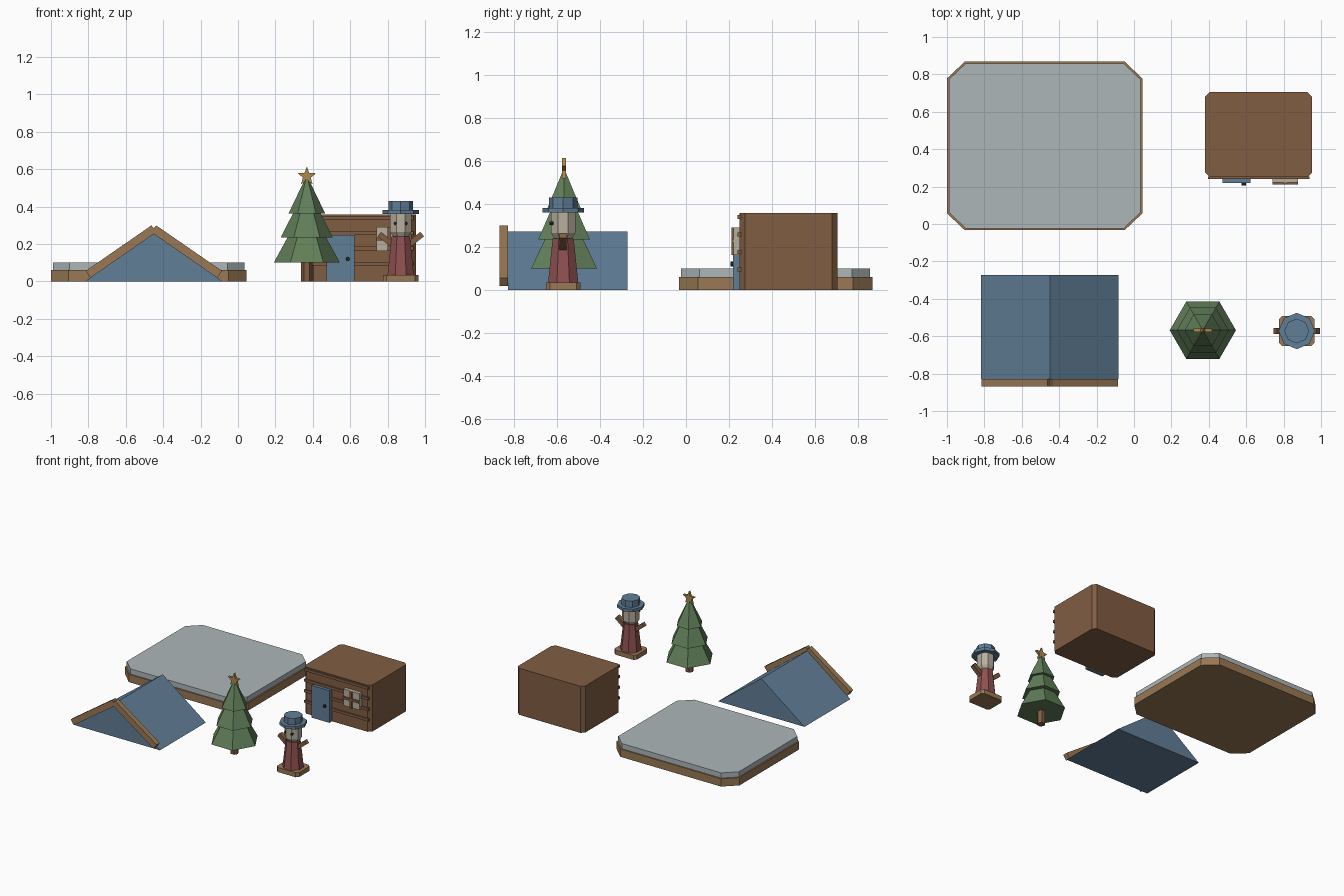
import bpy, bmesh
from math import sin, cos, pi
from mathutils import Matrix, Vector

if "Cube" in bpy.data.objects:
    bpy.data.objects.remove(bpy.data.objects["Cube"])


def colour(name, rgb):
    m = bpy.data.materials.new(name)
    m.diffuse_color = (*rgb, 1)
    m.use_nodes = True
    m.node_tree.nodes["Principled BSDF"].inputs["Base Color"].default_value = m.diffuse_color
    return m


BROWN = colour("brown_wood", (0.22, 0.11, 0.055))
TAN = colour("tan_wood", (0.32, 0.19, 0.09))
BLUE = colour("blue", (0.12, 0.21, 0.31))
GREEN = colour("green", (0.12, 0.21, 0.10))
RED = colour("red", (0.27, 0.08, 0.08))
SNOW = colour("pale_grey", (0.42, 0.47, 0.48))
CREAM = colour("cream", (0.48, 0.43, 0.34))
DARK = colour("dark", (0.02, 0.02, 0.02))
GOLD = colour("gold", (0.42, 0.25, 0.07))


def loft(name, rings, mat):
    """Closed solid through matching rings of 3D points."""
    bm = bmesh.new()
    loops = [[bm.verts.new(p) for p in r] for r in rings]
    n = len(loops[0])
    for a, b in zip(loops, loops[1:]):
        for i in range(n):
            j = (i + 1) % n
            bm.faces.new((a[i], a[j], b[j], b[i]))
    bm.faces.new(loops[0][::-1])
    bm.faces.new(loops[-1])
    bmesh.ops.recalc_face_normals(bm, faces=bm.faces)
    me = bpy.data.meshes.new(name)
    bm.to_mesh(me)
    bm.free()
    me.materials.append(mat)
    ob = bpy.data.objects.new(name, me)
    bpy.context.collection.objects.link(ob)
    return ob


def slab(name, x0, x1, y0, y1, z0, z1, mat, cx=0.0, cy=None):
    """Box whose upright edges may be chamfered."""
    cy = cx if cy is None else cy
    if cx:
        o = [(x0 + cx, y0), (x1 - cx, y0), (x1, y0 + cy), (x1, y1 - cy),
             (x1 - cx, y1), (x0 + cx, y1), (x0, y1 - cy), (x0, y0 + cy)]
    else:
        o = [(x0, y0), (x1, y0), (x1, y1), (x0, y1)]
    return loft(name, [[(x, y, z) for x, y in o] for z in (z0, z1)], mat)


def turned(name, c, profile, n, mat, phase=0.0):
    """Low-poly upright solid from (radius, z) pairs."""
    return loft(name, [[(c[0] + r * cos(phase + 2 * pi * i / n),
                         c[1] + r * sin(phase + 2 * pi * i / n), z)
                        for i in range(n)] for r, z in profile], mat)


def extrude_y(name, pts, y0, y1, mat):
    return loft(name, [[(x, y, z) for x, z in pts] for y in (y0, y1)], mat)


# Display base
slab("base_board", -1, 0.045, -0.033, 0.868, 0, 0.06, TAN, 0.095, 0.09)
slab("base_top", -0.99, 0.035, -0.023, 0.858, 0.06, 0.10, SNOW, 0.09, 0.085)

# Roof with two front trim beams
extrude_y("roof", [(-0.817, 0), (-0.083, 0), (-0.45, 0.273)], -0.83, -0.272, BLUE)
beam = [(-0.815, 0.056), (-0.462, 0.30), (-0.436, 0.263), (-0.789, 0.019)]
extrude_y("roof_trim_left", beam, -0.868, -0.829, TAN)
extrude_y("roof_trim_right", [(-0.9 - x, z) for x, z in beam], -0.868, -0.829, TAN)

# Cabin with front battens
slab("cabin_walls", 0.38, 0.952, 0.25, 0.705, 0, 0.358, BROWN, 0.025)
for i in range(4):
    z = 0.095 + i * 0.0815
    slab(f"wall_batten_{i + 1}", 0.395, 0.938, 0.24, 0.255, z - 0.01, z + 0.01, BROWN)

# Door and knob
slab("door", 0.472, 0.624, 0.218, 0.252, 0, 0.247, BLUE)
extrude_y("door_knob", [(0.587 + 0.012 * cos(i * pi / 4), 0.12 + 0.012 * sin(i * pi / 4))
                        for i in range(8)], 0.207, 0.22, DARK)

# Window with crossed bars
slab("window_pane", 0.74, 0.878, 0.222, 0.252, 0.163, 0.29, CREAM)
slab("window_bar_upright", 0.80, 0.818, 0.212, 0.224, 0.163, 0.29, BROWN)
slab("window_bar_level", 0.74, 0.878, 0.212, 0.224, 0.218, 0.236, BROWN)

# Tree: trunk, three tiers and star
T = (0.368, -0.568)
turned("tree_trunk", T, [(0.03, 0), (0.03, 0.12)], 6, BROWN)
for i, p in enumerate([[(0.177, 0.10), (0.095, 0.25)],
                       [(0.139, 0.235), (0.066, 0.38)],
                       [(0.098, 0.363), (0.006, 0.555)]]):
    turned(f"tree_tier_{i + 1}", T, p, 6, GREEN)
star = [(T[0] + r * sin(i * pi / 5), 0.562 + r * cos(i * pi / 5))
        for i, r in enumerate([0.052, 0.022] * 5)]
extrude_y("tree_star", star, T[1] - 0.009, T[1] + 0.009, GOLD)

# Figure: base, coat, head and hat
F = (0.87, -0.572)
slab("figure_base", F[0] - 0.095, F[0] + 0.095, F[1] - 0.08, F[1] + 0.08, 0, 0.035, TAN, 0.018)
turned("figure_coat", F, [(0.076, 0.035), (0.053, 0.24)], 8, RED, pi / 8)
turned("figure_head", F, [(0.042, 0.235), (0.061, 0.265), (0.061, 0.362)], 8, CREAM, pi / 8)
turned("hat_brim", F, [(0.097, 0.36), (0.097, 0.382)], 8, BLUE)
turned("hat_crown", F, [(0.066, 0.38), (0.066, 0.43)], 8, BLUE)

# Raised arms and eyes, mirrored
for side, s in (("left", -1), ("right", 1)):
    arm = [(0.030, 0.205), (0.105, 0.265), (0.124, 0.241), (0.049, 0.181)]
    extrude_y(f"arm_{side}", [(F[0] + s * x, z) for x, z in arm],
              F[1] - 0.016, F[1] + 0.016, BROWN)
    extrude_y(f"eye_{side}", [(F[0] + s * 0.028 + 0.009 * cos(i * pi / 3),
                               0.31 + 0.009 * sin(i * pi / 3)) for i in range(6)],
              F[1] - 0.064, F[1] - 0.045, DARK)
